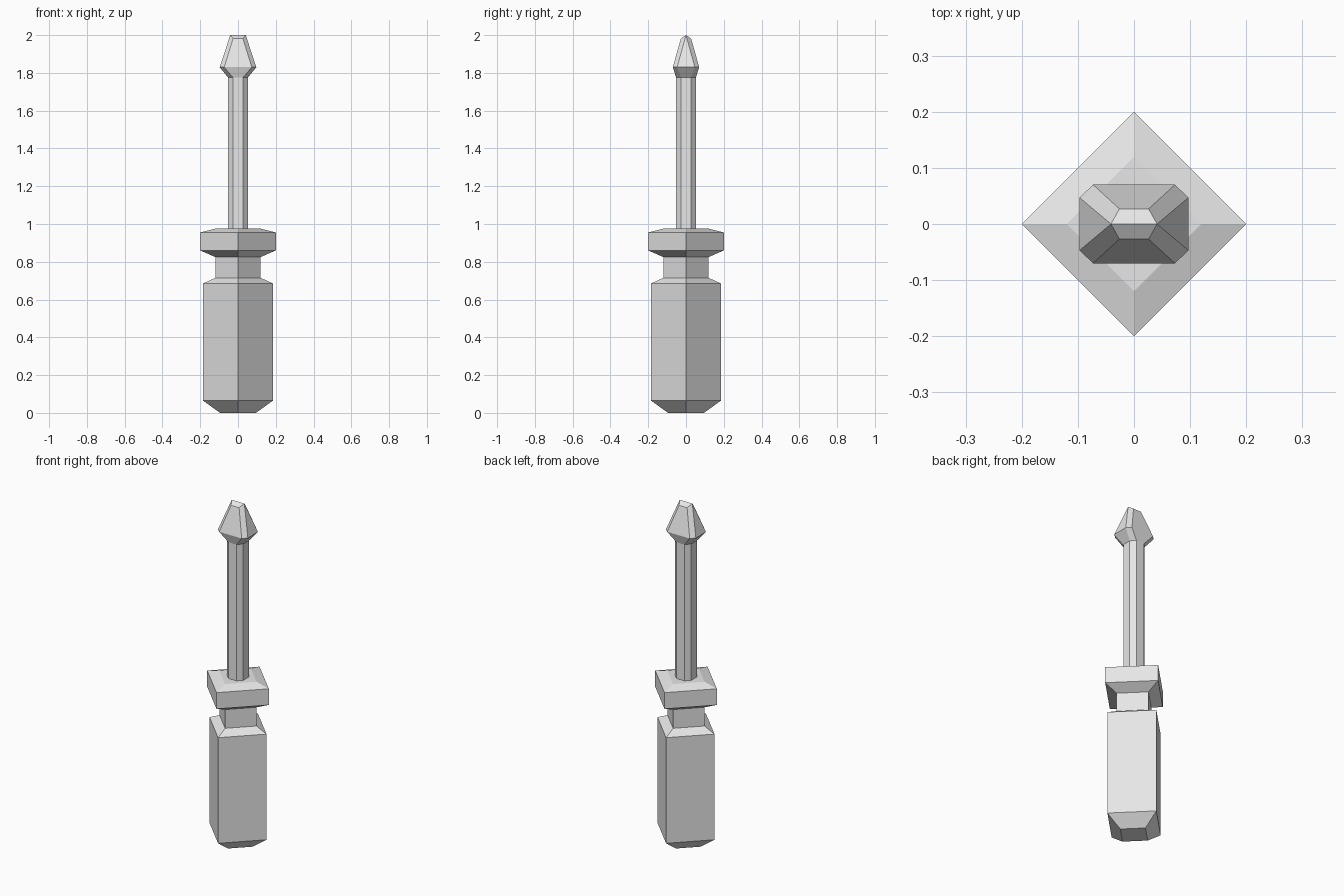
import bpy
import bmesh

cube = bpy.data.objects.get("Cube")
if cube:
    bpy.data.objects.remove(cube, do_unlink=True)

steel = bpy.data.materials.new("plain_grey")
steel.use_nodes = True
GREY = (0.8, 0.8, 0.8, 1)
steel.diffuse_color = GREY
steel.node_tree.nodes["Principled BSDF"].inputs["Base Color"].default_value = GREY


def diamond(r, z):
    return [(r, 0, z), (0, r, z), (-r, 0, z), (0, -r, z)]


def octagon(hx, hy, cx, cy, z):
    """Chamfered rectangle: half sizes hx, hy with corners at cx, cy."""
    quarter = [(hx, cy), (cx, hy)]
    ring = quarter + [(-x, y) for x, y in reversed(quarter)]
    ring += [(-x, -y) for x, y in ring]
    return [(x, y, z) for x, y in ring]


def bridge(bm, low, high):
    n = len(low)
    for i in range(n):
        j = (i + 1) % n
        bm.faces.new((low[i], low[j], high[j], high[i]))


def finish(bm, name):
    bmesh.ops.recalc_face_normals(bm, faces=bm.faces)
    mesh = bpy.data.meshes.new(name)
    bm.to_mesh(mesh)
    bm.free()
    mesh.materials.append(steel)
    bpy.context.collection.objects.link(bpy.data.objects.new(name, mesh))


def loft(name, sections, capped=True):
    bm = bmesh.new()
    rings = [[bm.verts.new(p) for p in s] for s in sections]
    for low, high in zip(rings, rings[1:]):
        bridge(bm, low, high)
    if capped:
        bm.faces.new(rings[0])
        bm.faces.new(rings[-1])
    finish(bm, name)


# Square handle with bevelled ends, a narrow neck and a wide collar
profile = [(0.095, 0), (0.185, 0.065), (0.185, 0.685), (0.12, 0.715),
           (0.12, 0.825), (0.2, 0.86), (0.2, 0.955), (0.12, 0.975)]
loft("handle", [diamond(r, z) for r, z in profile])

# Eight-sided shaft
SHAFT = (0.052, 0.052, 0.026, 0.026)
loft("shaft", [octagon(*SHAFT, z) for z in (0.96, 1.775)], capped=False)

# Flared tip narrowing to a flat-sided ridge
bm = bmesh.new()
base = [bm.verts.new(p) for p in octagon(*SHAFT, 1.775)]
flare = [bm.verts.new(p) for p in octagon(0.097, 0.07, 0.073, 0.047, 1.83)]
bridge(bm, base, flare)
right, left = [bm.verts.new((x, 0, 2)) for x in (0.041, -0.041)]
br, bl, fl, fr = [bm.verts.new((x, y, 1.982)) for x, y in
                  ((0.026, 0.027), (-0.026, 0.027), (-0.026, -0.027), (0.026, -0.027))]
upper = [right, br, bl, left, left, fl, fr, right]
for i in range(8):
    j = (i + 1) % 8
    corners = [flare[i], flare[j], upper[j], upper[i]]
    bm.faces.new(list(dict.fromkeys(corners)))
bm.faces.new((right, br, bl, left))
bm.faces.new((left, fl, fr, right))
finish(bm, "tip")
